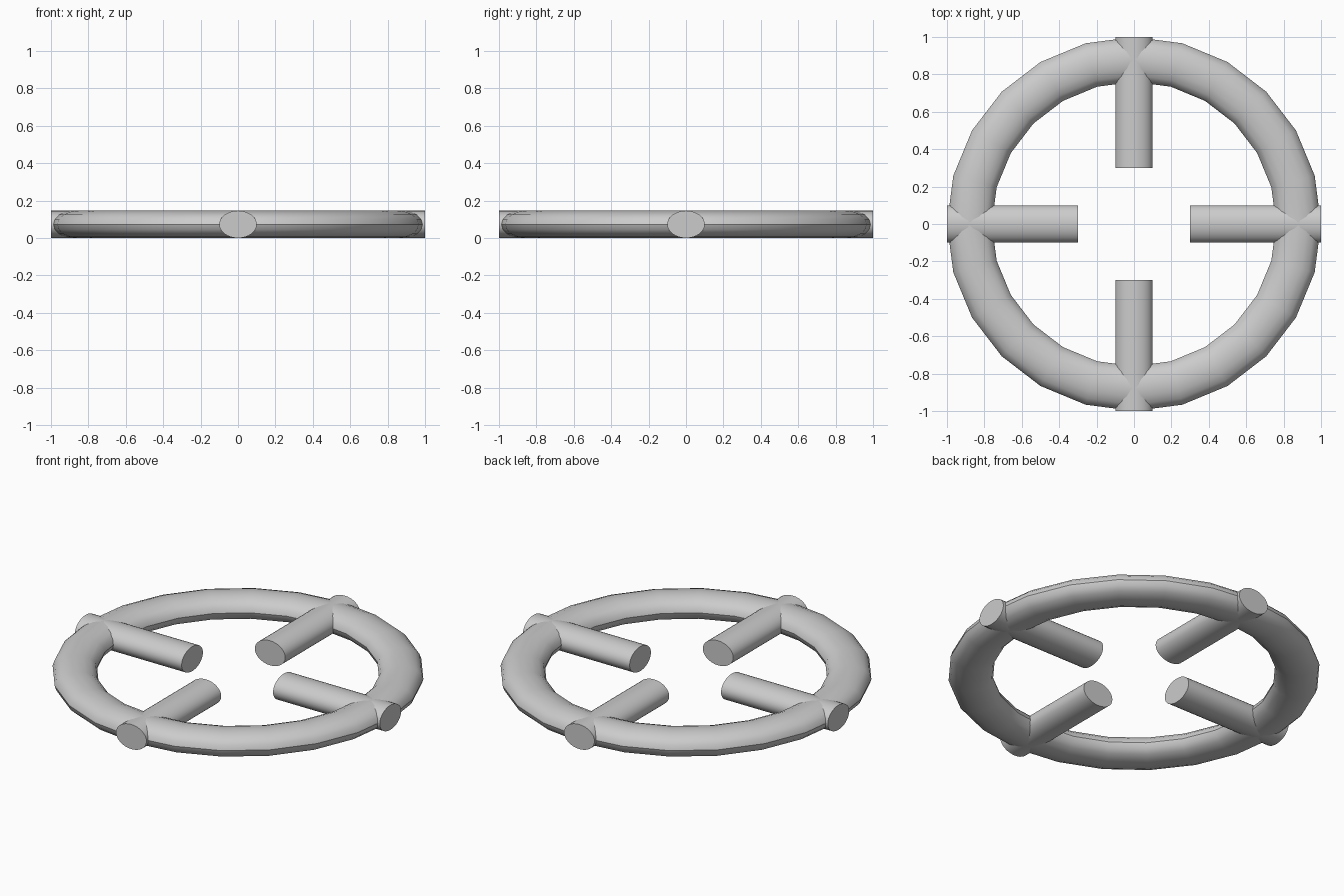
import bpy
import math

cube = bpy.data.objects.get("Cube")
if cube:
    bpy.data.objects.remove(cube, do_unlink=True)

HALF_HEIGHT = 0.073
RING_TUBE = 0.12
SPOKE_RADIUS = 0.1
SPOKE_INNER, SPOKE_OUTER = 0.3, 1.0

grey = bpy.data.materials.new("plain_grey")
grey.use_nodes = True
colour = (0.6, 0.6, 0.6, 1)
grey.diffuse_color = colour
grey.node_tree.nodes["Principled BSDF"].inputs["Base Color"].default_value = colour


def finish(name, flatten):
    """Name the new part, flatten it in z, and shade it."""
    part = bpy.context.object
    part.name = name
    part.scale.z = flatten
    bpy.ops.object.transform_apply(location=False, rotation=False, scale=True)
    part.data.materials.append(grey)
    bpy.ops.object.shade_smooth_by_angle(angle=math.radians(30))
    return part


# Flattened ring
bpy.ops.mesh.primitive_torus_add(
    major_radius=1 - RING_TUBE, minor_radius=RING_TUBE,
    major_segments=24, minor_segments=16, location=(0, 0, HALF_HEIGHT))
finish("ring", HALF_HEIGHT / RING_TUBE)

# Four oval spokes pointing at the open centre
middle = (SPOKE_INNER + SPOKE_OUTER) / 2
for i, side in enumerate(("left", "back", "right", "front")):
    turn = i * math.pi / 2
    bpy.ops.mesh.primitive_cylinder_add(
        vertices=32, radius=SPOKE_RADIUS, depth=SPOKE_OUTER - SPOKE_INNER,
        location=(middle * math.cos(turn), middle * math.sin(turn), HALF_HEIGHT),
        rotation=(0, math.pi / 2, turn))
    bpy.ops.object.transform_apply(location=False, rotation=True, scale=False)
    finish(side + "_spoke", HALF_HEIGHT / SPOKE_RADIUS)
